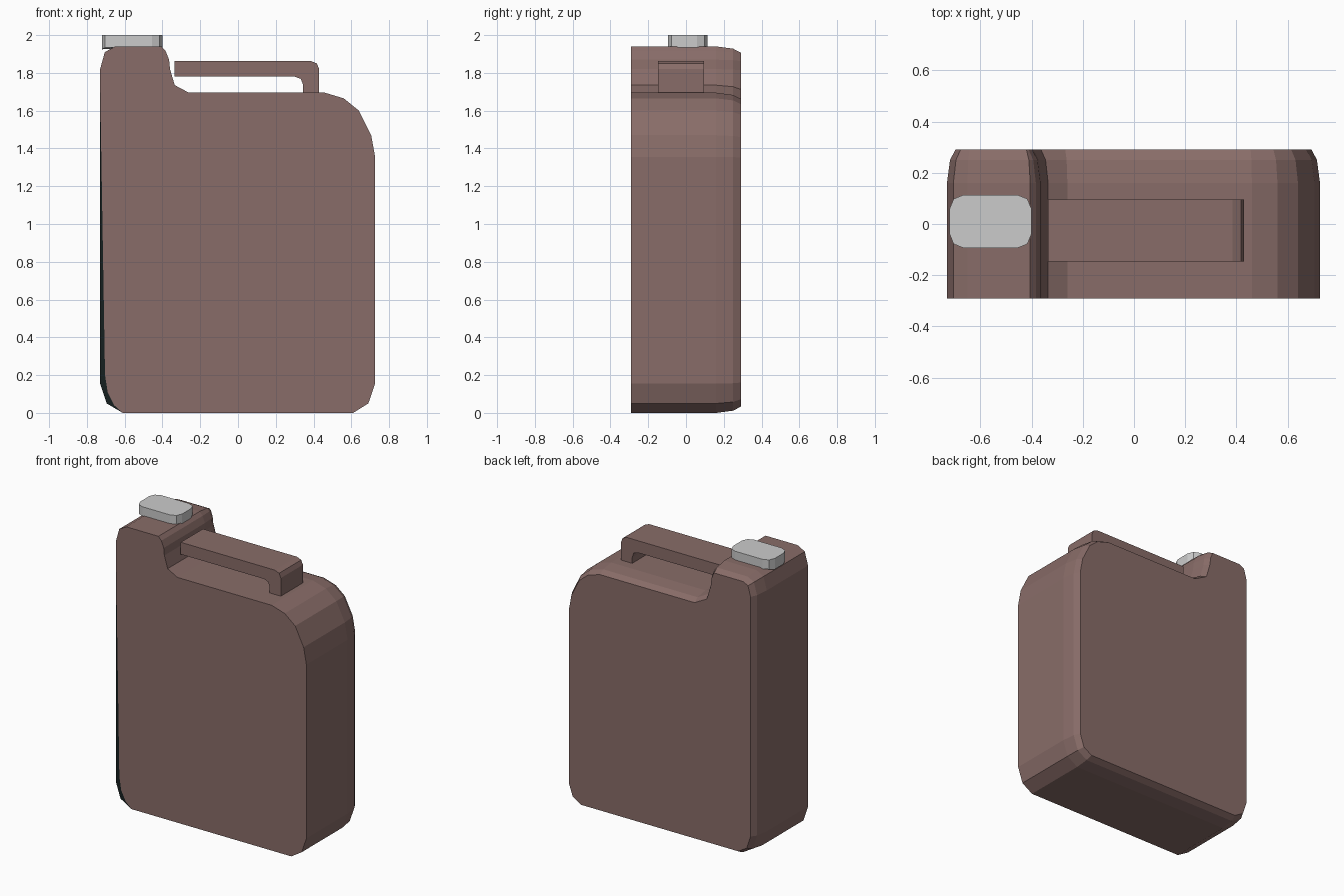
import bpy, bmesh
from mathutils import Vector

if "Cube" in bpy.data.objects:
    bpy.data.objects.remove(bpy.data.objects["Cube"])


def material(name, rgb):
    m = bpy.data.materials.new(name)
    m.diffuse_color = (*rgb, 1)
    m.use_nodes = True
    m.node_tree.nodes["Principled BSDF"].inputs["Base Color"].default_value = m.diffuse_color
    return m


BROWN = material("dusty brown", (0.25, 0.152, 0.14))
GREY = material("light grey", (0.6, 0.6, 0.6))
DARK = material("dark seam", (0.008, 0.014, 0.014))


def finish(bm, name, mats):
    me = bpy.data.meshes.new(name)
    bm.to_mesh(me)
    bm.free()
    for m in mats:
        me.materials.append(m)
    ob = bpy.data.objects.new(name, me)
    bpy.context.collection.objects.link(ob)
    return ob


def inset(pts, d):
    """Offset a counter-clockwise outline inward by d."""
    out = []
    for i, p in enumerate(pts):
        p = Vector(p)
        a = (p - Vector(pts[i - 1])).normalized()
        b = (Vector(pts[(i + 1) % len(pts)]) - p).normalized()
        n = Vector((-a.y, a.x)) + Vector((-b.y, b.x))
        out.append(p + n * (2 * d / n.length_squared))
    return out


def loft(bm, rings):
    """Bridge rings of vertices, returning the vertex rings."""
    vr = [[bm.verts.new(p) for p in r] for r in rings]
    for r, s in zip(vr, vr[1:]):
        for i in range(len(r)):
            j = (i + 1) % len(r)
            bm.faces.new((r[i], r[j], s[j], s[i]))
    return vr


# Can body: side profile, plain at the front, rounded over at the back
outline = [(-0.61, 0), (0.61, 0), (0.69, 0.05), (0.726, 0.155), (0.726, 1.355),
           (0.705, 1.47), (0.64, 1.60), (0.56, 1.665), (0.46, 1.695),
           (-0.26, 1.695), (-0.335, 1.735), (-0.36, 1.82), (-0.365, 1.87),
           (-0.383, 1.915), (-0.405, 1.94), (-0.65, 1.94), (-0.705, 1.91),
           (-0.73, 1.82), (-0.73, 1.74), (-0.73, 0.155), (-0.695, 0.05)]
bm = bmesh.new()
rings = [[(x, y, z) for x, z in inset(outline, d)]
         for y, d in ((-0.29, 0), (0.16, 0), (0.25, 0.012), (0.29, 0.033))]
vr = loft(bm, rings)
bm.faces.new(vr[-1][::-1])
# Front panel, with the dark seam sliver down its left edge
front = vr[0]
seam = [bm.verts.new((x, -0.29, z)) for x, z in
        ((-0.704, 0.2), (-0.69, 0.11), (-0.655, 0.04))]
bm.faces.new(front[:19] + seam)
sliver = bm.faces.new([front[18], front[19], front[20], front[0]] + seam[::-1])
sliver.material_index = 1
bmesh.ops.recalc_face_normals(bm, faces=bm.faces)
finish(bm, "can_body", [BROWN, DARK])

# Carrying handle: hooked profile extruded across the can
hook = [(-0.335, 1.78), (0.30, 1.78), (0.333, 1.768), (0.345, 1.735),
        (0.345, 1.685), (0.43, 1.685), (0.43, 1.82), (0.417, 1.85),
        (0.385, 1.863), (-0.335, 1.863)]
bm = bmesh.new()
vr = loft(bm, [[(x, y, z) for x, z in hook] for y in (-0.147, 0.095)])
bm.faces.new(vr[0])
bm.faces.new(vr[1][::-1])
bmesh.ops.recalc_face_normals(bm, faces=bm.faces)
finish(bm, "handle", [BROWN])

# Filler cap: box with rounded upright corners
bm = bmesh.new()
bmesh.ops.create_cube(bm, size=1)
bmesh.ops.scale(bm, vec=(0.32, 0.208, 0.09), verts=bm.verts)
bmesh.ops.translate(bm, vec=(-0.56, 0.01, 1.955), verts=bm.verts)
upright = [e for e in bm.edges if abs(e.verts[0].co.z - e.verts[1].co.z) > 0.05]
bmesh.ops.bevel(bm, geom=upright, offset=0.055, segments=2, profile=0.5,
                affect='EDGES')
# Soften the lower rim slightly
for v in bm.verts:
    if v.co.z < 1.95:
        v.co.z += 0.015 if abs(v.co.y - 0.01) < 0.06 else 0.025
bmesh.ops.recalc_face_normals(bm, faces=bm.faces)
finish(bm, "filler_cap", [GREY])
